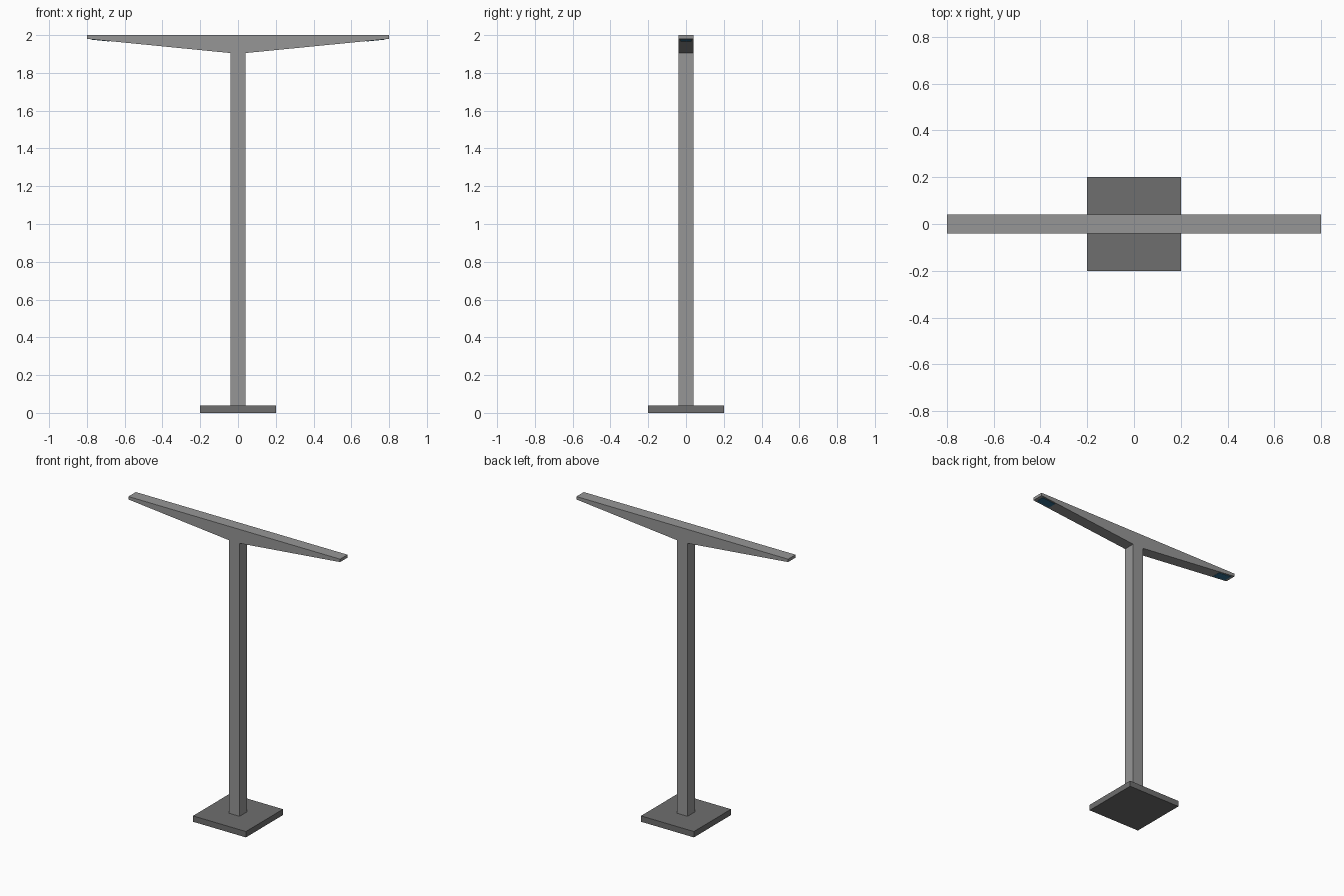
import bpy, bmesh

if "Cube" in bpy.data.objects:
    bpy.data.objects.remove(bpy.data.objects["Cube"])

def srgb(r, g, b):
    lin = lambda c: c / 12.92 if c <= 0.04045 else ((c + 0.055) / 1.055) ** 2.4
    return [lin(c / 255) for c in (r, g, b)] + [1]

def material(name, rgb):
    m = bpy.data.materials.new(name)
    m.diffuse_color = srgb(*rgb)
    m.use_nodes = True
    m.node_tree.nodes["Principled BSDF"].inputs["Base Color"].default_value = m.diffuse_color
    return m

metal = material("grey metal", (150, 150, 150))
dark = material("dark grey base", (110, 110, 110))
glass = material("blue lamp glass", (50, 110, 145))

def prism(name, profile, depth, mat):
    """Extrude an x/z profile along y, centred on y = 0."""
    bm = bmesh.new()
    face = bm.faces.new([bm.verts.new((x, -depth / 2, z)) for x, z in profile])
    ext = bmesh.ops.extrude_face_region(bm, geom=[face])
    verts = [v for v in ext["geom"] if isinstance(v, bmesh.types.BMVert)]
    bmesh.ops.translate(bm, verts=verts, vec=(0, depth, 0))
    bmesh.ops.recalc_face_normals(bm, faces=bm.faces)
    me = bpy.data.meshes.new(name)
    bm.to_mesh(me)
    bm.free()
    me.materials.append(mat)
    ob = bpy.data.objects.new(name, me)
    bpy.context.collection.objects.link(ob)
    return ob

def box(name, half, z0, z1, mat):
    return prism(name, [(-half, z0), (half, z0), (half, z1), (-half, z1)], half * 2, mat)

# Ground plate and square post
box("base_plate", 0.2, 0, 0.04, dark)
box("post", 0.04, 0.04, 1.905, metal)

# Tapered double arm
ROOT, TIP, Z_ROOT, Z_TIP = 0.04, 0.8, 1.905, 1.98
prism("arm", [(-TIP, 2), (-TIP, Z_TIP), (-ROOT, Z_ROOT),
              (ROOT, Z_ROOT), (TIP, Z_TIP), (TIP, 2)], 0.08, metal)

# Lamp plates following the sloped underside near each tip
def under(x):
    return Z_ROOT + (x - ROOT) / (TIP - ROOT) * (Z_TIP - Z_ROOT)

for side, s in (("left", -1), ("right", 1)):
    a, b, t = 0.68, 0.78, 0.002
    prism(side + "_lamp", [(s * a, under(a) - t), (s * b, under(b) - t),
                           (s * b, under(b) + t), (s * a, under(a) + t)], 0.06, glass)
